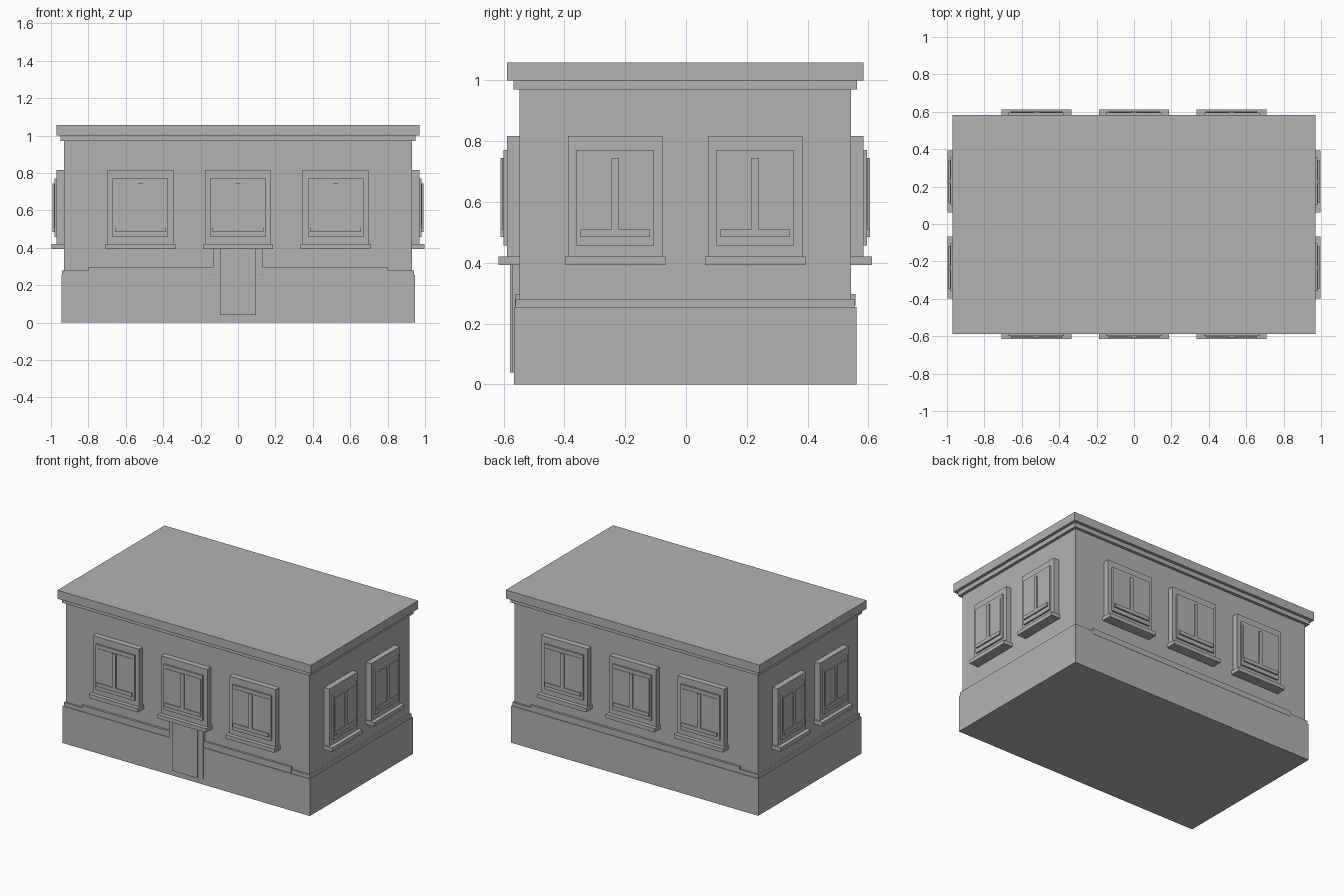
import bpy
import bmesh
from math import pi
from mathutils import Matrix, Vector

cube = bpy.data.objects.get("Cube")
if cube:
    bpy.data.objects.remove(cube, do_unlink=True)

stone = bpy.data.materials.new("grey_stone")
stone.use_nodes = True
stone.diffuse_color = (0.45, 0.45, 0.45, 1)
stone.node_tree.nodes["Principled BSDF"].inputs["Base Color"].default_value = stone.diffuse_color

CENTRE = Vector((0, -0.0025, 0))


def box(name, x, y, z, turn=0):
    """Box spanning the given ranges, turned about the building's centre."""
    lo, hi = Vector((x[0], y[0], z[0])), Vector((x[1], y[1], z[1]))
    bm = bmesh.new()
    place = (Matrix.Translation(CENTRE) @ Matrix.Rotation(turn, 4, "Z")
             @ Matrix.Translation((lo + hi) / 2) @ Matrix.Diagonal((*(hi - lo), 1)))
    bmesh.ops.create_cube(bm, size=1, matrix=place)
    mesh = bpy.data.meshes.new(name)
    bm.to_mesh(mesh)
    bm.free()
    mesh.materials.append(stone)
    obj = bpy.data.objects.new(name, mesh)
    bpy.context.collection.objects.link(obj)


def slab(name, half_x, half_y, bottom, top):
    box(name, (-half_x, half_x), (-half_y, half_y), (bottom, top))


def window(side, centre, wall, turn, half):
    """Layered window on a wall: frame, panel, sash, bars and sill."""
    def layer(part, half_width, depth, bottom, top):
        box(f"{side}_window_{part}", (centre - half_width, centre + half_width),
            (-wall - depth, -wall + 0.01), (bottom, top), turn)

    layer("frame", half, 0.04, 0.42, 0.817)
    layer("panel", half - 0.028, 0.052, 0.457, 0.77)
    layer("sash", half - 0.041, 0.055, 0.485, 0.745)
    layer("bottom_rail", half - 0.041, 0.062, 0.485, 0.51)
    layer("mullion", 0.013, 0.062, 0.485, 0.745)
    layer("sill", half + 0.01, 0.068, 0.393, 0.42)


# Building body, from plinth to roof
slab("plinth", 0.945, 0.5625, 0, 0.255)
slab("plinth_cap", 0.94, 0.558, 0.255, 0.28)
slab("walls", 0.93, 0.5455, 0.28, 0.97)
slab("cornice", 0.95, 0.565, 0.97, 1.0)
slab("roof", 0.97, 0.5855, 1.0, 1.058)

# Windows on all four sides
for side, turn in (("front", 0), ("back", pi)):
    for x in (-0.522, 0, 0.522):
        window(side, x, 0.5455, turn, 0.177)
for side, turn in (("left", pi / 2), ("right", -pi / 2)):
    for y in (-0.23, 0.23):
        window(side, y, 0.93, turn, 0.155)

# Ledges along the plinth, split by the door at the front
for side, x in (("right", (-0.8, -0.13)), ("left", (0.13, 0.8))):
    box(f"front_{side}_ledge", x, (-0.56, -0.54), (0.26, 0.298))
box("back_ledge", (-0.8, 0.8), (0.54, 0.56), (0.26, 0.298))

# Door under the middle front window
box("door_surround", (-0.13, 0.13), (-0.568, -0.54), (0.04, 0.393))
box("door", (-0.095, 0.095), (-0.577, -0.54), (0.04, 0.393))
